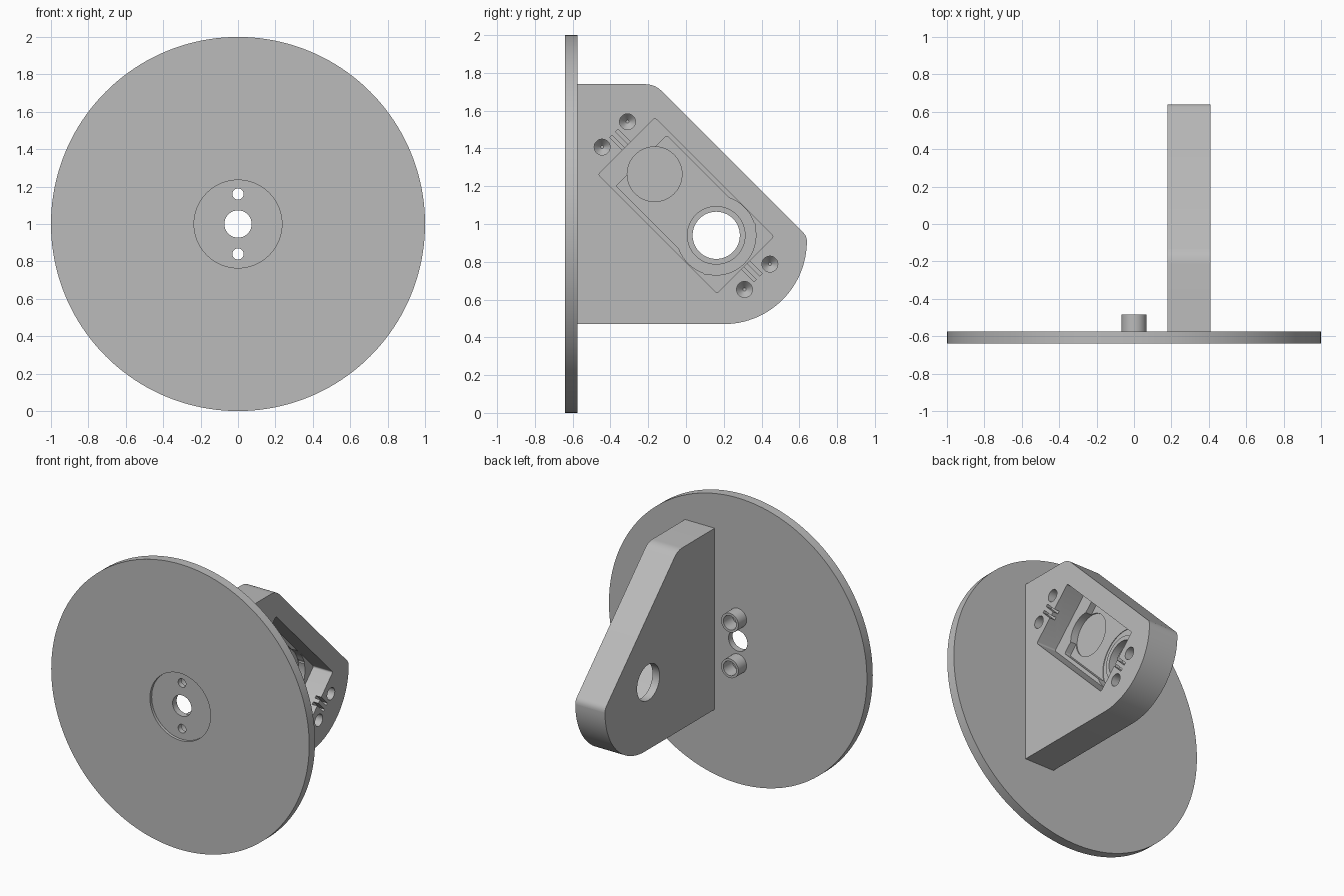
import bpy, bmesh
from math import sin, cos, pi, tan, sqrt
from mathutils import Vector

cube = bpy.data.objects.get("Cube")
if cube:
    bpy.data.objects.remove(cube, do_unlink=True)

grey = bpy.data.materials.new("plain grey")
grey.use_nodes = True
colour = (0.5, 0.5, 0.5, 1)
grey.diffuse_color = colour
grey.node_tree.nodes["Principled BSDF"].inputs["Base Color"].default_value = colour


def ring(u, v, r, n=64):
    return [(u + r * cos(2 * pi * i / n), v + r * sin(2 * pi * i / n)) for i in range(n)]


def rounded(corners):
    """Polygon outline from (u, v, fillet radius) corners."""
    pts = []
    for i, (u, v, r) in enumerate(corners):
        p = Vector((u, v))
        if r == 0:
            pts.append((u, v))
            continue
        a = (Vector(corners[i - 1][:2]) - p).normalized()
        b = (Vector(corners[(i + 1) % len(corners)][:2]) - p).normalized()
        half = a.angle(b) / 2
        centre = p + (a + b).normalized() * r / sin(half)
        start = p + a * r / tan(half) - centre
        end = p + b * r / tan(half) - centre
        sweep, steps = start.angle(end), max(4, int(r * 60))
        for k in range(steps + 1):
            t = k / steps
            q = (start * sin((1 - t) * sweep) + end * sin(t * sweep)) / sin(sweep)
            pts.append(tuple(centre + q))
    return pts


def loft(name, sections, axis):
    """Solid through matching outlines, each at a depth along x or y."""
    bm = bmesh.new()
    loops = []
    for depth, pts in sections:
        loops.append([bm.verts.new((depth, u, v) if axis == "x" else (u, depth, v))
                      for u, v in pts])
    n = len(loops[0])
    for lo, hi in zip(loops, loops[1:]):
        for i in range(n):
            bm.faces.new((lo[i], lo[(i + 1) % n], hi[(i + 1) % n], hi[i]))
    bm.faces.new(loops[0][::-1])
    bm.faces.new(loops[-1])
    bmesh.ops.recalc_face_normals(bm, faces=bm.faces)
    mesh = bpy.data.meshes.new(name)
    bm.to_mesh(mesh)
    bm.free()
    mesh.materials.append(grey)
    obj = bpy.data.objects.new(name, mesh)
    bpy.context.collection.objects.link(obj)
    return obj


def prism(name, pts, axis, a, b):
    return loft(name, [(a, pts), (b, pts)], axis)


def select(obj):
    bpy.ops.object.select_all(action="DESELECT")
    obj.select_set(True)
    bpy.context.view_layer.objects.active = obj


def combine(obj, tool, operation="DIFFERENCE"):
    tool.hide_render = True
    select(obj)
    mod = obj.modifiers.new("combine", "BOOLEAN")
    mod.operation, mod.solver, mod.object = operation, "EXACT", tool
    bpy.ops.object.modifier_apply(modifier=mod.name)
    bpy.data.objects.remove(tool, do_unlink=True)


def finish(obj):
    select(obj)
    bpy.ops.object.shade_smooth_by_angle(angle=pi / 6)


# Round base plate with a shallow front recess and centre hole
FRONT, BACK = -0.64, -0.575
plate = prism("base_plate", ring(0, 1, 1, 160), "y", FRONT, BACK)
combine(plate, prism("recess_cutter", ring(0, 1, 0.235), "y", FRONT - 0.1, FRONT + 0.02))
combine(plate, prism("centre_cutter", ring(0, 1, 0.073), "y", -0.8, -0.4))

# Hollow screw bosses on the back of the plate
for z in (0.84, 1.16):
    combine(plate, prism("boss", ring(0, z, 0.067, 48), "y", BACK - 0.01, -0.485), "UNION")
    combine(plate, prism("boss_cutter", ring(0, z, 0.05, 48), "y", -0.585, -0.4))
    combine(plate, prism("screw_cutter", ring(0, z, 0.03, 48), "y", -0.8, -0.4))
finish(plate)

# Upright side bracket
INNER, OUTER = 0.18, 0.41
bracket = prism("side_bracket", rounded([
    (BACK, 0.47, 0), (0.64, 0.47, 0.44), (0.64, 0.935, 0.058),
    (-0.165, 1.74, 0.12), (BACK, 1.74, 0)]), "x", INNER, OUTER)


def tilt(s, t):
    """Point on the bracket face: s runs down the slope, t across it."""
    return ((s + t) / sqrt(2), 1.0975 + (t - s) / sqrt(2))


def slab(s0, s1, t0, t1, r=0.012):
    return rounded([(*tilt(s, t), r) for s, t in ((s0, t0), (s1, t0), (s1, t1), (s0, t1))])


SHELF, FLOOR = 0.26, 0.215
# Sloping pocket, with a deeper bed and two round seats
combine(bracket, prism("pocket_cutter", slab(-0.445, 0.445, -0.212, 0.212), "x", SHELF, 0.6))
combine(bracket, prism("bed_cutter", slab(-0.335, 0.335, -0.188, 0.19), "x", FLOOR, 0.5))
combine(bracket, prism("upper_seat_cutter", ring(*tilt(-0.235, 0), 0.145), "x", FLOOR - 0.008, 0.5))
hole = (0.16, 0.94)
combine(bracket, prism("lower_seat_cutter", ring(*hole, 0.21), "x", FLOOR - 0.004, 0.5))

# Raised collar around the through hole
combine(bracket, prism("collar", ring(*hole, 0.155), "x", 0.2, 0.235), "UNION")
combine(bracket, prism("through_cutter", ring(*hole, 0.125), "x", 0, 0.6))

# Pointed screw holes and wire grooves at both ends of the pocket
for side in (-1, 1):
    for t in (-0.095, 0.095):
        u, v = tilt(side * 0.533, t)
        combine(bracket, loft("screw_hole_cutter", [
            (0.5, ring(u, v, 0.042, 32)), (0.31, ring(u, v, 0.042, 32)),
            (0.27, ring(u, v, 0.008, 32))], "x"))
    ends = sorted((side * 0.43, side * 0.54))
    for t in (-0.022, 0.022):
        combine(bracket, prism("groove_cutter", slab(*ends, t - 0.009, t + 0.009, 0),
                               "x", OUTER - 0.04, 0.5))
finish(bracket)
